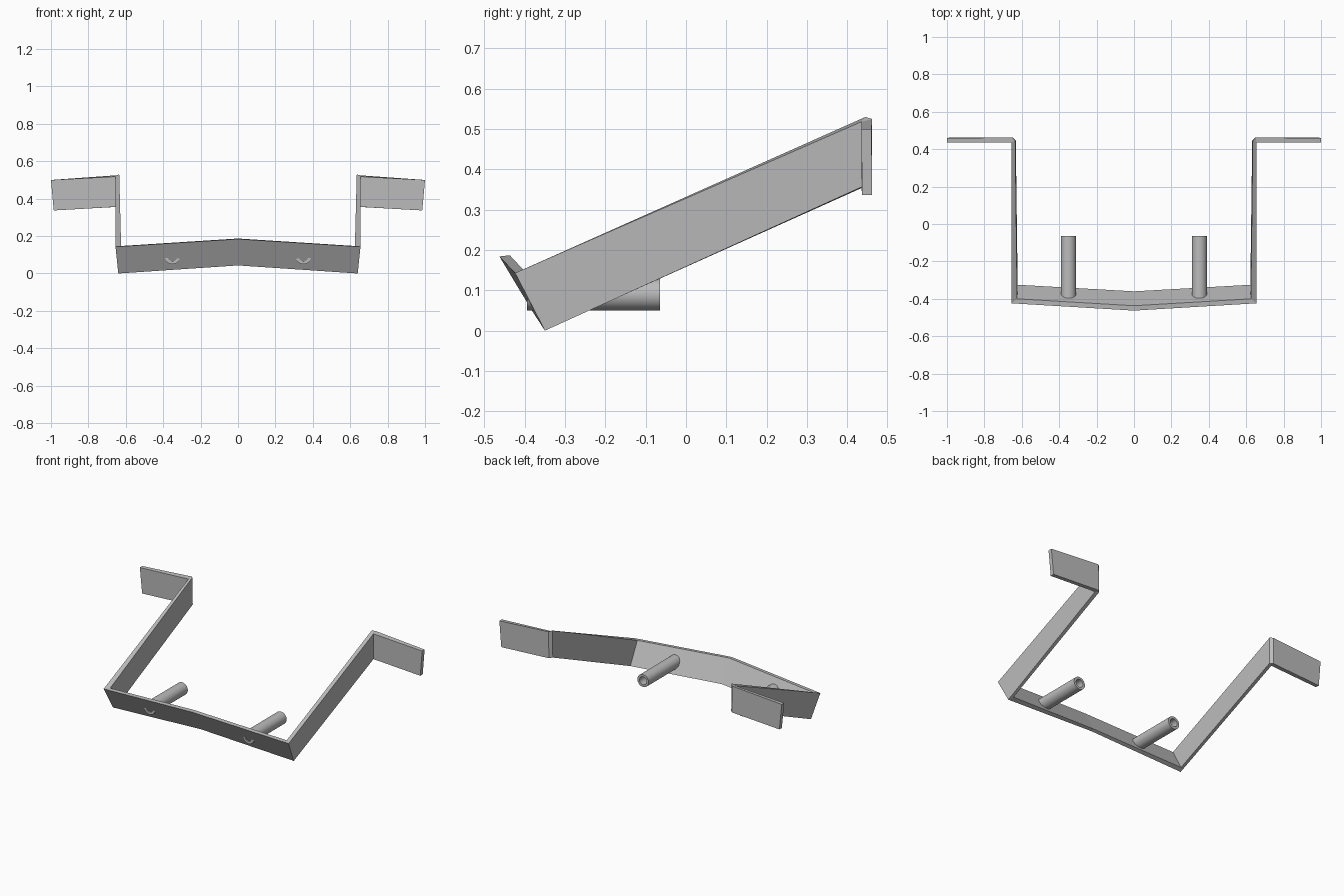
import bpy, bmesh, math

if "Cube" in bpy.data.objects:
    bpy.data.objects.remove(bpy.data.objects["Cube"], do_unlink=True)

# Single plain metal colour
metal = bpy.data.materials.new("grey metal")
metal.use_nodes = True
grey = (0.5, 0.5, 0.5, 1)
metal.diffuse_color = grey
metal.node_tree.nodes["Principled BSDF"].inputs["Base Color"].default_value = grey


def make_object(name, bm):
    bmesh.ops.remove_doubles(bm, verts=bm.verts, dist=0.0005)
    bmesh.ops.recalc_face_normals(bm, faces=bm.faces)
    mesh = bpy.data.meshes.new(name)
    bm.to_mesh(mesh)
    bm.free()
    mesh.materials.append(metal)
    obj = bpy.data.objects.new(name, mesh)
    bpy.context.collection.objects.link(obj)
    return obj


def mirror(obj):
    mod = obj.modifiers.new("mirror", "MIRROR")
    mod.use_clip = True
    mod.merge_threshold = 0.0005


# Bent strap: cross-sections (outer top, inner top, inner bottom, outer bottom)
center = [(0, -.463, .184), (0, -.437, .187), (0, -.36, .05), (0, -.378, .043)]
front_corner = [(.655, -.424, .143), (.625, -.40, .147), (.622, -.325, .012), (.64, -.35, 0)]
rear_inside = [(.655, .435, .518), (.635, .445, .53), (.632, .445, .358), (.655, .435, .356)]
rear_outside = [(.655, .435, .518), (.65, .462, .525), (.648, .462, .356), (.655, .435, .356)]
flange_end = [(1, .435, .5), (1, .46, .5), (.985, .462, .337), (.985, .437, .337)]

bm = bmesh.new()
rings = [[bm.verts.new(p) for p in section]
         for section in (center, front_corner, rear_inside, rear_outside, flange_end)]
for i, (a, b) in enumerate(zip(rings, rings[1:])):
    for k in range(4):
        n = (k + 1) % 4
        if i == 2 and k == 3:
            continue  # the outer side of the rear bend is a single edge
        bm.faces.new((a[k], a[n], b[n], b[k]))
bm.faces.new(rings[-1])
mirror(make_object("bent_strap", bm))

# Hollow tubes running back from the front bar
SIDES = 32
profile = [(.04, -.395), (.04, -.065), (.025, -.065), (.025, -.395)]
bm = bmesh.new()
loops = []
for radius, y in profile:
    loops.append([bm.verts.new((.35 + radius * math.cos(math.tau * s / SIDES), y,
                                .09 + radius * math.sin(math.tau * s / SIDES)))
                  for s in range(SIDES)])
for a, b in zip(loops, loops[1:] + loops[:1]):
    for s in range(SIDES):
        n = (s + 1) % SIDES
        bm.faces.new((a[s], a[n], b[n], b[s]))
tubes = make_object("tubes", bm)
mirror(tubes)
bpy.ops.object.select_all(action="DESELECT")
tubes.select_set(True)
bpy.context.view_layer.objects.active = tubes
bpy.ops.object.shade_smooth_by_angle(angle=math.radians(35))
